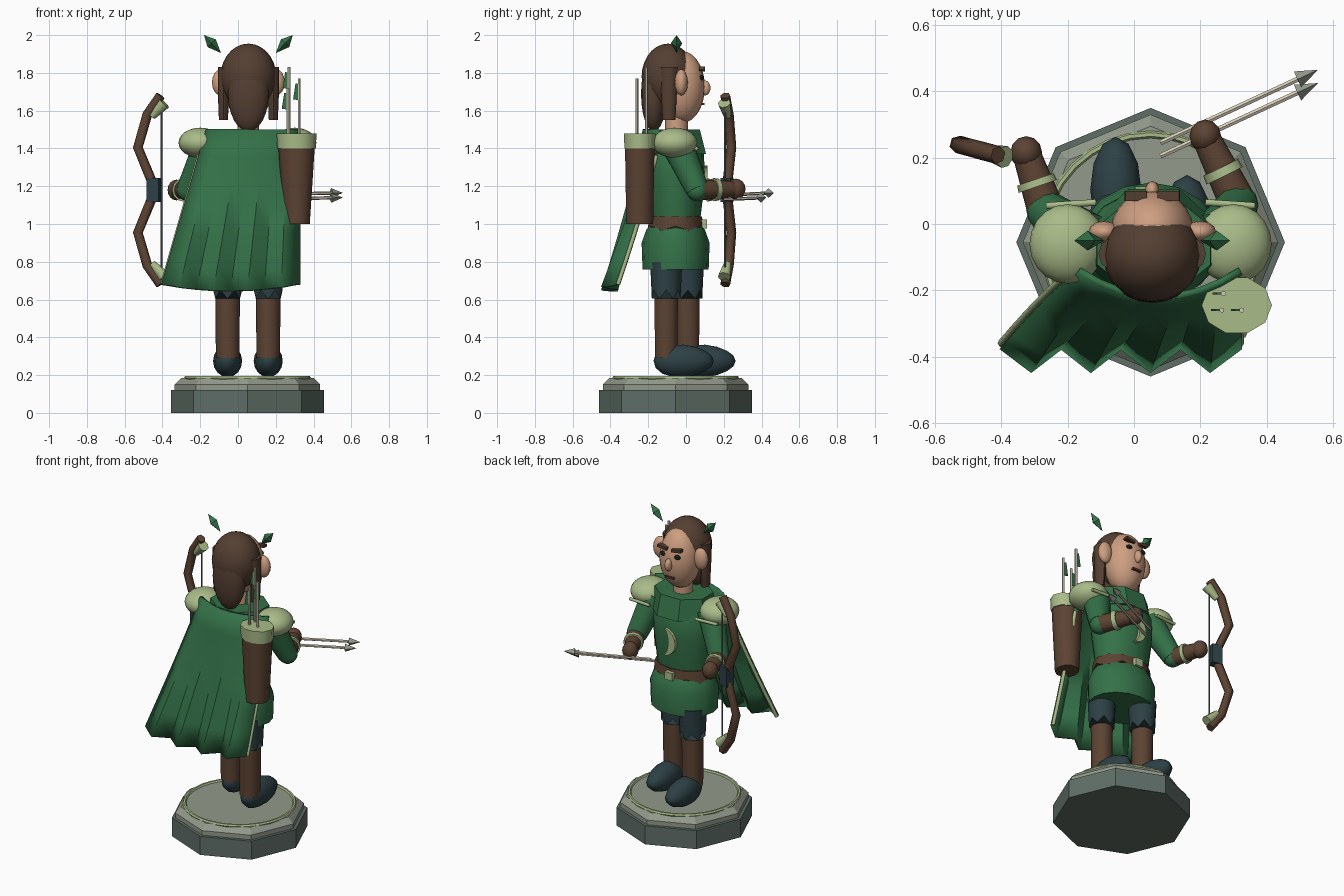
import bpy, bmesh, math
from mathutils import Vector

cube = bpy.data.objects.get("Cube")
if cube:
    bpy.data.objects.remove(cube, do_unlink=True)


def material(name, r, g, b):
    m = bpy.data.materials.new(name)
    m.use_nodes = True
    m.diffuse_color = (r, g, b, 1)
    m.node_tree.nodes["Principled BSDF"].inputs["Base Color"].default_value = (r, g, b, 1)
    return m


GREEN = material("forest green", .034, .165, .065)
LIME = material("pale green", .40, .50, .25)
LEATHER = material("leather brown", .107, .056, .033)
HAIR = material("hair brown", .090, .050, .032)
SKIN = material("skin", .62, .35, .22)
TEAL = material("dark teal", .026, .052, .060)
SLATE = material("slate", .115, .155, .135)
STONE = material("stone grey", .29, .32, .26)
CREAM = material("cream wood", .66, .60, .47)
BLACK = material("black", .01, .01, .012)

CX, CY = .05, -.055      # body axis


def finish(obj, name, mat, angle=50):
    obj.name = name
    obj.data.materials.clear()
    obj.data.materials.append(mat)
    bpy.ops.object.select_all(action='DESELECT')
    obj.select_set(True)
    bpy.context.view_layer.objects.active = obj
    if angle:
        bpy.ops.object.shade_smooth_by_angle(angle=math.radians(angle))
    return obj


def from_bmesh(bm, name, mat, angle=50):
    bmesh.ops.recalc_face_normals(bm, faces=bm.faces[:])
    me = bpy.data.meshes.new(name)
    bm.to_mesh(me)
    bm.free()
    obj = bpy.data.objects.new(name, me)
    bpy.context.collection.objects.link(obj)
    return finish(obj, name, mat, angle)


def loft(name, mat, rings, x=CX, y=CY, sides=16, turn=0, zig=0, angle=50):
    """Stack of elliptical rings (z, rx, ry); zig makes a jagged lower hem."""
    bm = bmesh.new()
    rows = []
    for k, (z, rx, ry) in enumerate(rings):
        row = []
        for i in range(sides):
            a = math.tau * (i + turn) / sides
            drop = zig * (i % 2) if k == 0 else 0
            row.append(bm.verts.new((x + rx * math.cos(a), y + ry * math.sin(a), z - drop)))
        rows.append(row)
    for low, high in zip(rows, rows[1:]):
        for i in range(sides):
            j = (i + 1) % sides
            bm.faces.new((low[i], low[j], high[j], high[i]))
    bm.faces.new(rows[0])
    bm.faces.new(rows[-1])
    return from_bmesh(bm, name, mat, angle)


def ball(name, mat, loc, size, seg=16, rings=10):
    bpy.ops.mesh.primitive_uv_sphere_add(segments=seg, ring_count=rings, location=loc)
    obj = bpy.context.object
    obj.scale = size
    return finish(obj, name, mat, 80)


def rod(name, mat, a, b, r1, r2=None, sides=10, angle=50):
    a, b = Vector(a), Vector(b)
    bpy.ops.mesh.primitive_cone_add(vertices=sides, radius1=r1, radius2=r1 if r2 is None else r2,
                                    depth=(b - a).length, location=(a + b) / 2)
    obj = bpy.context.object
    obj.rotation_euler = (b - a).to_track_quat('Z', 'Y').to_euler()
    return finish(obj, name, mat, angle)


def box(name, mat, loc, size, rot=(0, 0, 0)):
    bpy.ops.mesh.primitive_cube_add(size=1, location=loc, rotation=rot)
    bpy.context.object.scale = size
    return finish(bpy.context.object, name, mat, 0)


def tube(name, mat, points, r):
    cu = bpy.data.curves.new(name, 'CURVE')
    cu.dimensions = '3D'
    cu.bevel_depth, cu.bevel_resolution, cu.use_fill_caps = r, 1, True
    sp = cu.splines.new('POLY')
    sp.points.add(len(points) - 1)
    for p, co in zip(sp.points, points):
        p.co = (*co, 1)
    obj = bpy.data.objects.new(name, cu)
    bpy.context.collection.objects.link(obj)
    finish(obj, name, mat, 0)
    bpy.ops.object.convert(target='MESH')
    return bpy.context.object


# Stepped octagonal plinth with an inlaid ring
loft("plinth_base", SLATE, [(0, .405, .405), (.12, .405, .405)], sides=8, angle=0)
loft("plinth_step", STONE, [(.12, .385, .385), (.15, .385, .385), (.185, .35, .35)], sides=8, angle=0)
bpy.ops.mesh.primitive_torus_add(location=(CX, CY, .185), major_radius=.325, minor_radius=.011,
                                 major_segments=32, minor_segments=6)
finish(bpy.context.object, "plinth_ring", LIME)

# Legs, shorts and boots, one foot ahead of the other
for side, x, y in (("right", -.055, .01), ("left", .16, -.105)):
    loft(side + "_leg", LEATHER, [(.29, .062, .062), (.68, .066, .066)], x, y, 10)
    loft(side + "_shorts", TEAL, [(.65, .076, .076), (.80, .085, .085)], x, y, 12, zig=.045)
    boot = ball(side + "_boot", TEAL, (x, y + .093, .275), (.077, .16, .086), 12, 8)
    for v in boot.data.vertices:
        v.co.z *= 1 - .15 * v.co.y

# Tunic, belt and chest emblem
loft("tunic_skirt", GREEN, [(.76, .21, .175), (.9, .215, .18), (.97, .19, .155), (1.01, .17, .125)])
loft("tunic_torso", GREEN, [(.98, .17, .125), (1.1, .18, .14), (1.25, .2, .155),
                            (1.37, .2, .15), (1.46, .15, .11)])
loft("belt", LEATHER, [(.99, .195, .148), (1.04, .185, .14)], sides=12, zig=.025)
box("belt_buckle", LIME, (CX, .095, 1.0), (.055, .03, .05))
bm = bmesh.new()
outer, inner = [], []
for i in range(9):
    a = math.radians(-80 + 20 * i)
    outer.append(bm.verts.new((.085 - .085 * math.cos(a), .113, 1.22 + .09 * math.sin(a))))
    inner.append(bm.verts.new((.085 - .035 * math.cos(a), .113, 1.22 + .085 * math.sin(a))))
for i in range(8):
    bm.faces.new((outer[i], outer[i + 1], inner[i + 1], inner[i]))
back = bmesh.ops.extrude_face_region(bm, geom=bm.faces[:])["geom"]
bmesh.ops.translate(bm, verts=[v for v in back if isinstance(v, bmesh.types.BMVert)], vec=(0, -.025, 0))
from_bmesh(bm, "chest_emblem", LIME, 0)

# Collar and neck
loft("collar", GREEN, [(1.37, .2, .185), (1.5, .185, .15)], CX + .01, -.065, 8, .5, angle=0)
rod("neck", SKIN, (.055, -.05, 1.42), (.055, -.05, 1.64), .06)


# Pleated cape with pale side trim
def cape_point(u, t, fold):
    y_top = -.22 + .08 * (2 * u - 1) ** 2
    y_hem = -.44 if fold else -.37
    z_hem = .645 + .035 * (2 * u - 1) ** 2
    x = (-.165 + .485 * u) * (1 - t) + (-.40 + .72 * u) * t
    return (x, y_top + (y_hem - y_top) * t ** 1.2, 1.5 + (z_hem - 1.5) * t)


bm = bmesh.new()
grid = [[bm.verts.new(cape_point(i / 8, k / 6, i % 2)) for i in range(9)] for k in range(7)]
for k in range(6):
    for i in range(8):
        bm.faces.new((grid[k][i], grid[k][i + 1], grid[k + 1][i + 1], grid[k + 1][i]))
cape = from_bmesh(bm, "cape", GREEN, 40)
thick = cape.modifiers.new("thickness", 'SOLIDIFY')
thick.thickness, thick.offset = .02, 0
for side, u in (("right", 0), ("left", 1)):
    edge = [Vector(cape_point(u, k / 6, 0)) + Vector((0, .01, 0)) for k in range(1, 7)]
    tube(side + "_cape_trim", LIME, edge, .012)

# Shoulders and arms
for side, s, elbow, hand in (("right", -1, (-.265, .04, 1.18), (-.325, .215, 1.18)),
                             ("left", 1, (.315, .06, 1.18), (.215, .265, 1.185))):
    sx = CX + s * .25
    elbow, hand = Vector(elbow), Vector(hand)
    ball(side + "_shoulder_guard", LIME, (sx, -.06, 1.43), (.115, .12, .08), 20, 12)
    rod(side + "_guard_trim", LIME, (CX + s * .165, .065, 1.4), (CX + s * .315, .055, 1.4), .01, sides=8)
    rod(side + "_upper_arm", GREEN, (CX + s * .2, -.045, 1.42), elbow, .085, .062, 12)
    ball(side + "_elbow", GREEN, elbow, (.06, .06, .06), 12, 8)
    rod(side + "_bracer", LEATHER, elbow, hand, .057, .042, 12)
    ball(side + "_hand", LEATHER, hand, (.048, .05, .055), 12, 8)
    mid = elbow.lerp(hand, .42)
    rod(side + "_bracer_band", LIME, mid, elbow.lerp(hand, .54), .061, .058, 12)

# Head, face and ears
HX = .055
ball("head", SKIN, (HX, -.02, 1.725), (.125, .12, .19), 20, 14)
ball("nose", SKIN, (HX, .1, 1.72), (.022, .03, .04), 10, 8)
box("mouth", HAIR, (HX, .087, 1.635), (.06, .02, .012))
for side, s in (("right", -1), ("left", 1)):
    ball(side + "_ear", SKIN, (HX + s * .145, -.025, 1.75), (.048, .035, .07), 12, 8)
    ball(side + "_eye", BLACK, (HX + s * .05, .082, 1.775), (.022, .014, .015), 10, 6)
    box(side + "_brow", HAIR, (HX + s * .05, .085, 1.82), (.066, .03, .018), (0, -s * .15, 0))

# Hair with side strands, and leaf ornaments
ball("hair_cap", HAIR, (HX, -.095, 1.78), (.148, .14, .175), 20, 14)
ball("hair_back", HAIR, (HX, -.17, 1.69), (.108, .068, .2), 16, 12)
for side, s in (("right", -1), ("left", 1)):
    loft(side + "_hair_strand", HAIR, [(1.55, .024, .034), (1.7, .03, .042), (1.83, .03, .045)],
         HX + s * .132, -.09, 8)
    low, high = Vector((HX + s * .145, -.05, 1.905)), Vector((HX + s * .235, -.05, 2.0))
    mid = low.lerp(high, .55)
    rod(side + "_leaf_base", GREEN, low, mid, 0, .03, 4, 0)
    rod(side + "_leaf_tip", GREEN, mid, high, .03, 0, 4, 0)

# Quiver with three fletched arrows
QX, QY = .31, -.245
loft("quiver", LEATHER, [(1.0, .07, .075), (1.42, .097, .082)], QX, QY, 10)
loft("quiver_rim", LIME, [(1.4, .102, .085), (1.48, .106, .088)], QX, QY, 10)
for n, (x, y, top) in enumerate(((.27, -.21, 1.83), (.325, -.26, 1.77), (.265, -.26, 1.72))):
    rod(f"quiver_arrow_{n + 1}", CREAM, (x, y, 1.4), (x, y, top), .008, sides=6)
    box(f"fletching_{n + 1}", GREEN, (x - .014, y, top - .07), (.026, .006, .085), (0, .15, 0))

# Two arrows held in the left hand
for n, (y, z) in enumerate(((.245, 1.155), (.205, 1.13))):
    tail, tip = Vector((.08, y, z)), Vector((.555, y + .22, z + .01))
    neck = tail.lerp(tip, .87)
    rod(f"held_arrow_{n + 1}", CREAM, tail, neck, .009, sides=6)
    rod(f"held_arrow_head_{n + 1}", STONE, neck, tip, .026, 0, 4, 0)


# Bow with a grip, mirrored limbs and a string
def bow_point(x, z):
    return (x, .205 - (x + .4) * .27, z)


GRIP_Z = 1.18
box("bow_grip", TEAL, bow_point(-.445, GRIP_Z), (.065, .055, .125), (0, 0, -.26))
for side, s in (("upper", 1), ("lower", -1)):
    path = [(-.45, .03), (-.53, .225), (-.48, .40), (-.41, .50)]
    tube(side + "_bow_limb", LEATHER, [bow_point(x, GRIP_Z + s * h) for x, h in path], .027)
    rod(side + "_bow_tip", LIME, bow_point(-.455, GRIP_Z + s * .39), bow_point(-.39, GRIP_Z + s * .46),
        .02, .034, 8)
rod("bow_string", SLATE, bow_point(-.405, GRIP_Z - .45), bow_point(-.405, GRIP_Z + .45), .005, sides=6)
